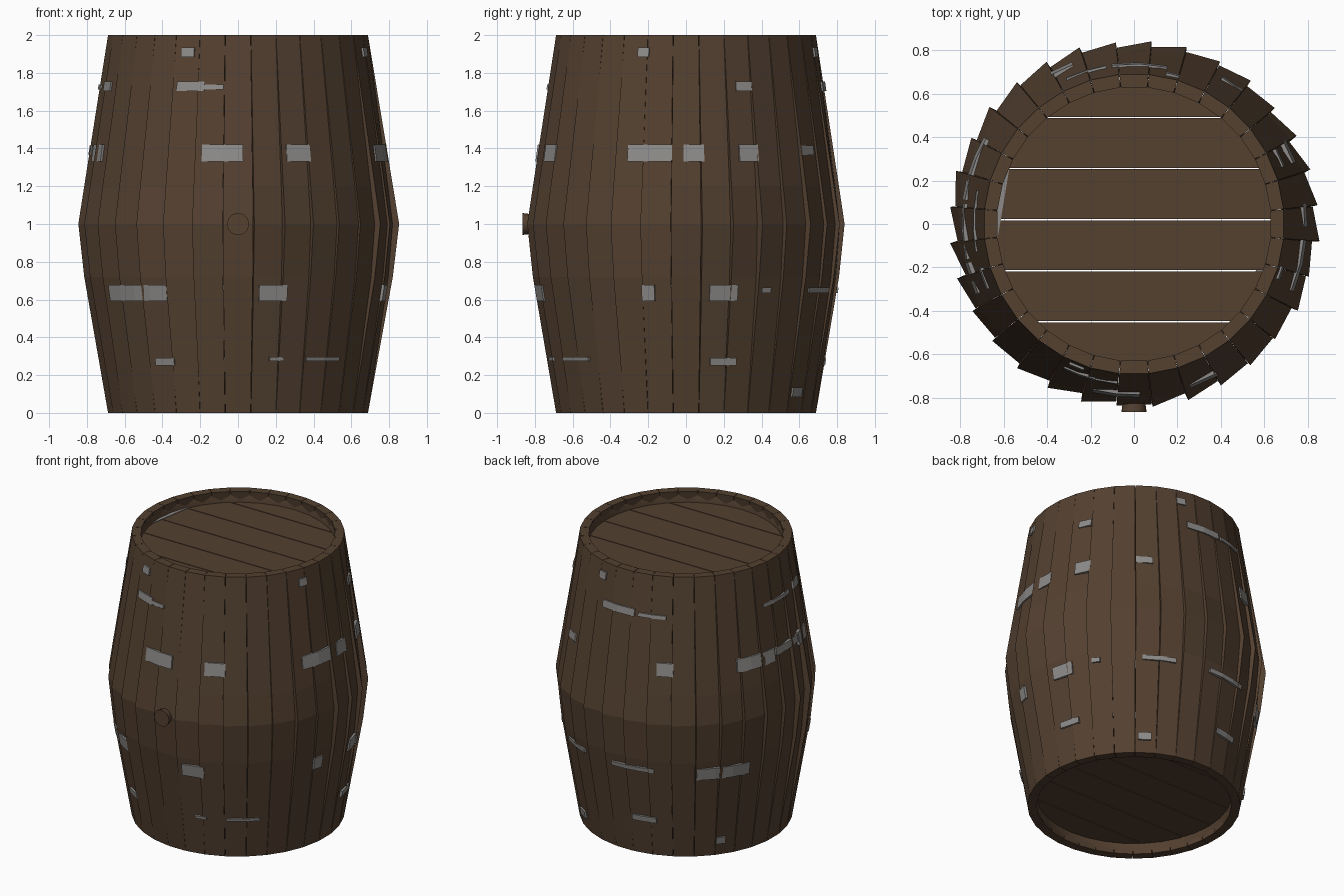
import bpy, bmesh, math, random
from mathutils import Vector

random.seed(7)
if "Cube" in bpy.data.objects:
    bpy.data.objects.remove(bpy.data.objects["Cube"])

STAVES = 32
PITCH = math.tau / STAVES
# Side profile of the barrel: height, radius, share of the stave twist
PROFILE = [(0, .688, 0), (.72, .805, .7), (1, .832, 1), (1.2, .804, .8), (2, .688, 0)]


def material(name, colour, rough):
    m = bpy.data.materials.new(name)
    m.use_nodes = True
    m.diffuse_color = (*colour, 1)
    bsdf = m.node_tree.nodes["Principled BSDF"]
    bsdf.inputs["Base Color"].default_value = (*colour, 1)
    bsdf.inputs["Roughness"].default_value = rough
    return m


wood = material("dark brown wood", (.088, .052, .030), .8)
iron = material("grey iron", (.27, .26, .25), .7)


def finish(bm, name, mat):
    bmesh.ops.recalc_face_normals(bm, faces=bm.faces)
    mesh = bpy.data.meshes.new(name)
    bm.to_mesh(mesh)
    bm.free()
    mesh.materials.append(mat)
    ob = bpy.data.objects.new(name, mesh)
    bpy.context.collection.objects.link(ob)
    return ob


def polar(r, a, z):
    """Angle runs from the front towards +x."""
    return Vector((r * math.sin(a), -r * math.cos(a), z))


def radius_at(z):
    for (z0, r0, _), (z1, r1, _) in zip(PROFILE, PROFILE[1:]):
        if z <= z1:
            return r0 + (r1 - r0) * (z - z0) / (z1 - z0)
    return PROFILE[-1][1]


def loft(bm, rings, closed=False):
    """Skin equal rings of points; cap the ends unless closed."""
    loops = [[bm.verts.new(p) for p in ring] for ring in rings]
    n = len(loops[0])
    pairs = list(zip(loops, loops[1:])) + ([(loops[-1], loops[0])] if closed else [])
    for a, b in pairs:
        for i in range(n):
            j = (i + 1) % n
            bm.faces.new((a[i], a[j], b[j], b[i]))
    if not closed:
        bm.faces.new(loops[0])
        bm.faces.new(loops[-1])


# Staves: bowed boards, each twisted a little about its own length
bm = bmesh.new()
for i in range(STAVES):
    a = i * PITCH
    out, side = polar(1, a, 0), polar(1, a + math.pi / 2, 0)
    twist = math.radians(random.uniform(5, 15))
    bump = random.uniform(-.008, .006)
    if i == 0:
        twist, bump = .03, 0
    rings = []
    for z, r, share in PROFILE:
        t = twist * share
        d_out = out * math.cos(t) + side * math.sin(t)
        d_side = side * math.cos(t) - out * math.sin(t)
        centre = out * (r + bump * share) + Vector((0, 0, z))
        half = r * math.tan(PITCH / 2) * .985
        inner = half * .92
        # small chamfer along the inner face
        rings.append([centre + d_side * s + d_out * d for s, d in (
            (-half, 0), (half, 0), (inner, -.05), (inner * .97, -.06),
            (-inner * .97, -.06), (-inner, -.05))])
    loft(bm, rings)
finish(bm, "staves", wood)

# Rounded inner lips at both ends
for name, z, s in (("bottom_lip", 0, 1), ("top_lip", 2, -1)):
    bm = bmesh.new()
    section = [(.668, .002), (.65, .01), (.638, .03), (.635, .09), (.668, .09)]
    loft(bm, [[polar(r, k * PITCH, z + s * d) for r, d in section]
              for k in range(STAVES)], closed=True)
    finish(bm, name, wood)
    bpy.context.view_layer.objects.active = bpy.data.objects[name]
    bpy.data.objects[name].select_set(True)
    bpy.ops.object.shade_smooth_by_angle(angle=math.radians(50))
    bpy.data.objects[name].select_set(False)

# Heads: a disc of parallel planks at each end
for name, z in (("bottom_head", .08), ("top_head", 1.9)):
    bm = bmesh.new()
    for k in range(-3, 3):
        lo, hi = .02 + k * .235 + .003, .02 + (k + 1) * .235 - .003
        plank = bmesh.new()
        bmesh.ops.create_circle(plank, cap_ends=True, segments=64, radius=.655)
        for y, s in ((lo, -1), (hi, 1)):
            bmesh.ops.bisect_plane(plank, geom=plank.verts[:] + plank.edges[:] + plank.faces[:],
                                   plane_co=(0, y, 0), plane_no=(0, s, 0), clear_outer=True)
        if plank.faces:
            outline = [v.co.copy() for v in plank.faces[:][0].verts]
            loft(bm, [[p + Vector((0, 0, z + h)) for p in outline] for h in (0, .02)])
        plank.free()
    finish(bm, name, wood)


def hoop_arc(bm, z, height, start, end, lift, thick=.012):
    """A band piece that follows the slope of the staves."""
    steps = max(1, round((end - start) / 8))
    rings = []
    for k in range(steps + 1):
        a = math.radians(start + (end - start) * k / steps)
        rings.append([polar(radius_at(h) + lift - d, a, h) for h, d in (
            (z - height / 2, thick), (z - height / 2, 0),
            (z + height / 2, 0), (z + height / 2, thick))])
    loft(bm, rings)


# Hoops: mostly sunk into the staves
bm = bmesh.new()
for z, height in ((.27, .05), (.635, .09), (1.375, .09), (1.73, .05)):
    hoop_arc(bm, z, height, 0, 360, -.025)
finish(bm, "sunken_hoops", iron)

# Stretches where a hoop shows through: height, band height, then angle spans
EXPOSED = [
    (1.375, .09, [(-14, 2), (19, 29), (67, 86), (89, 97), (111, 119), (201, 209),
                  (240, 262), (283, 294)]),
    (1.39, .05, [(141, 149), (263, 282)]),
    (.635, .085, [(-58, -28), (8, 19), (73, 78), (99, 110), (220, 246)]),
    (.65, .03, [(120, 124), (144, 160), (178, 200)]),
    (1.73, .05, [(-26, -14), (-74, -66), (111, 118), (168, 188)]),
    (1.725, .025, [(-14, -6), (190, 205), (258, 280)]),
    (.27, .04, [(-36, -27), (100, 111), (187, 200)]),
    (.285, .02, [(13, 19), (29, 46)]),
    (1.91, .05, [(-25, -19), (69, 74), (163, 168)]),
    (.11, .05, [(142, 149), (231, 236)]),
]
bm = bmesh.new()
for z, height, spans in EXPOSED:
    for start, end in spans:
        hoop_arc(bm, z, height, start, end, .013, .02)
finish(bm, "exposed_hoops", iron)

# Slivers of iron beside the heads
bm = bmesh.new()
for z, start, end in ((1.922, 243, 278), (.075, 45, 85)):
    ends = [math.radians(start), math.radians(end)]
    arc = [polar(.637, ends[0] + (ends[1] - ends[0]) * k / 6, z) for k in range(7)]
    loft(bm, [[p + Vector((0, 0, h)) for p in arc] for h in (0, .004)])
finish(bm, "head_slivers", iron)

# Bung in the front stave
bpy.ops.mesh.primitive_cone_add(vertices=24, radius1=.048, radius2=.058, depth=.075,
                                location=(0, -.828, 1), rotation=(math.pi / 2, 0, 0))
bung = bpy.context.object
bung.name = "bung"
bung.data.materials.append(wood)
bpy.ops.object.shade_smooth_by_angle(angle=math.radians(40))
